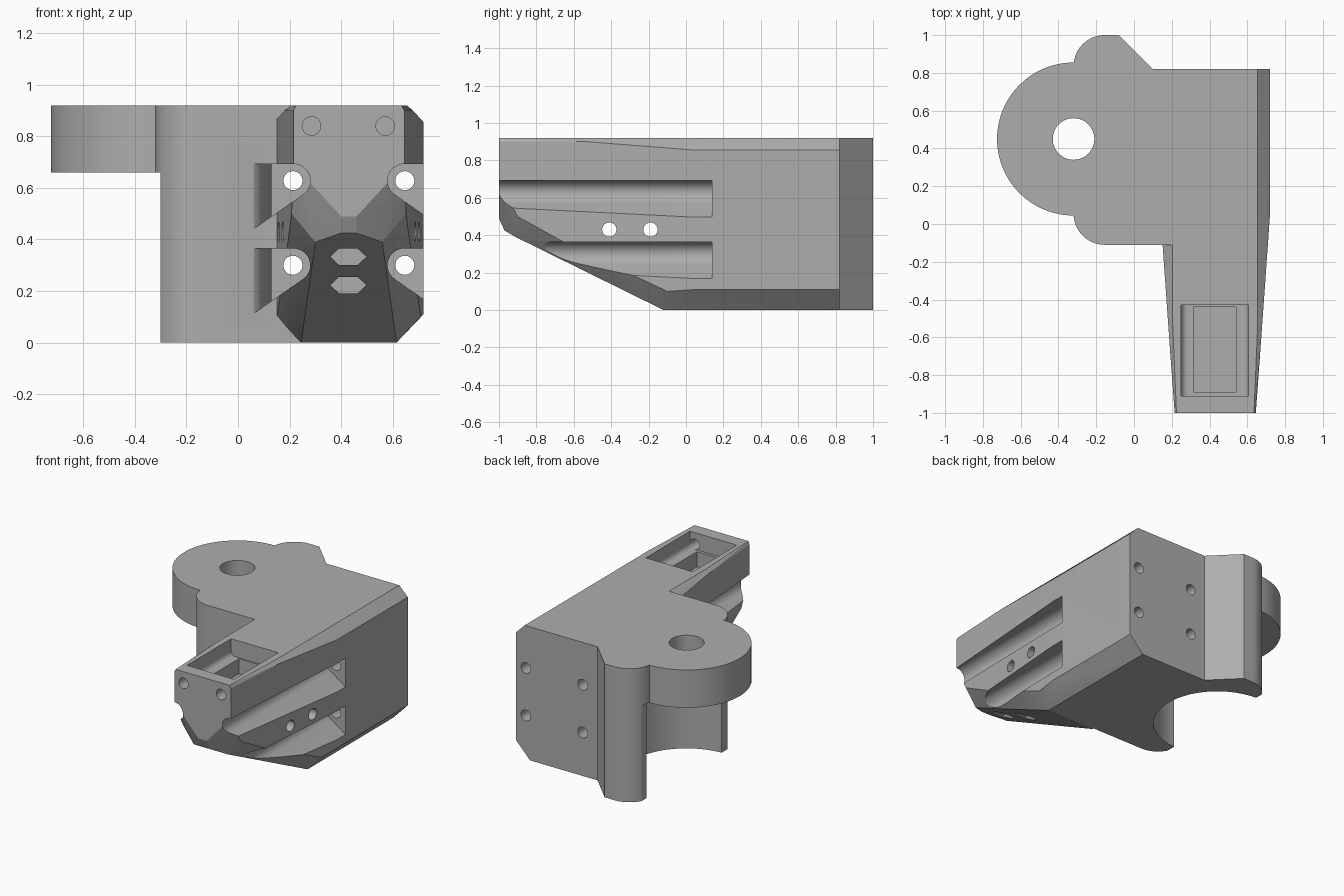
import bpy, bmesh, math
from mathutils import Vector

if "Cube" in bpy.data.objects:
    bpy.data.objects.remove(bpy.data.objects["Cube"])

mat = bpy.data.materials.new("mid_grey")
mat.diffuse_color = (0.42, 0.42, 0.42, 1)
mat.use_nodes = True
mat.node_tree.nodes["Principled BSDF"].inputs["Base Color"].default_value = mat.diffuse_color
CX = 0.43          # centre line of the arm
DISC = (-0.32, 0.45)


def finish(name, bm):
    bmesh.ops.recalc_face_normals(bm, faces=bm.faces)
    me = bpy.data.meshes.new(name)
    bm.to_mesh(me)
    bm.free()
    me.materials.append(mat)
    ob = bpy.data.objects.new(name, me)
    bpy.context.collection.objects.link(ob)
    return ob


def loft(name, loops):
    """Solid through matching closed loops."""
    bm = bmesh.new()
    rings = [[bm.verts.new(p) for p in loop] for loop in loops]
    n = len(rings[0])
    for a, b in zip(rings, rings[1:]):
        for i in range(n):
            j = (i + 1) % n
            bm.faces.new((a[i], a[j], b[j], b[i]))
    bm.faces.new(rings[0])
    bm.faces.new(rings[-1][::-1])
    return finish(name, bm)


def arc(cx, cy, r, a0, a1, n=16):
    return [(cx + r * math.cos(math.radians(a0 + (a1 - a0) * i / n)),
             cy + r * math.sin(math.radians(a0 + (a1 - a0) * i / n))) for i in range(n + 1)]


def prism(name, pts, lo, hi, axis="z"):
    place = {"z": lambda p, h: (p[0], p[1], h),
             "y": lambda p, h: (p[0], h, p[1]),
             "x": lambda p, h: (h, p[0], p[1])}[axis]
    return loft(name, [[place(p, h) for p in pts] for h in (lo, hi)])


def rod(name, c, r, lo, hi, axis="z", n=32):
    return prism(name, arc(c[0], c[1], r, 0, 360, n)[:-1], lo, hi, axis)


def rect(x0, x1, y0, y1):
    return [(x0, y0), (x1, y0), (x1, y1), (x0, y1)]


def combine(ob, tool, op="DIFFERENCE"):
    m = ob.modifiers.new(tool.name, "BOOLEAN")
    m.object, m.operation, m.solver = tool, op, "EXACT"
    bpy.context.view_layer.objects.active = ob
    bpy.ops.object.modifier_apply(modifier=m.name)
    bpy.data.objects.remove(tool)


# Mounting block with rounded corners
outline = ([(CX, -0.11), (CX, 0.82), (0.10, 0.82), (-0.08, 1.0)]
           + arc(-0.155, 0.835, 0.165, 90, 180) + arc(-0.155, 0.055, 0.165, 180, 270))
bracket = prism("bracket", outline, 0, 0.92)

# Round bay below the pivot disc
combine(bracket, rod("bay", DISC, 0.41, -0.1, 0.66, n=96))
combine(bracket, prism("bay_edge", rect(-0.6, -0.30, -0.2, 1.1), -0.1, 0.66))

# Pivot disc
combine(bracket, rod("pivot_disc", DISC, 0.405, 0.66, 0.92, n=96), "UNION")

# Tapered arm: hull of mirrored half-width points (half width, y, z)
half = [(0.205, -1, 0.92), (0.215, -1, 0.90), (0.215, -1, 0.69), (0.15, -1, 0.63),
        (0.03, -1, 0.49), (0.03, -0.97, 0.425), (0.13, -0.91, 0.39), (0.222, -0.90, 0.50),
        (0.242, -0.63, 0.35), (0.225, -0.53, 0.92), (0.249, -0.53, 0.90),
        (0.185, -0.12, 0.0), (0.279, -0.10, 0.10),
        (0.29, 0.05, 0.855), (0.29, 0.05, 0.11),
        (0.225, 0.82, 0.92), (0.29, 0.82, 0.855), (0.29, 0.82, 0.11), (0.185, 0.82, 0.0)]
bm = bmesh.new()
for u, y, z in half:
    for s in (-1, 1):
        bm.verts.new((CX + s * u, y, z))
res = bmesh.ops.convex_hull(bm, input=bm.verts[:])
bmesh.ops.delete(bm, geom=list({v for v in res["geom_interior"] if isinstance(v, bmesh.types.BMVert)}),
                 context="VERTS")
bmesh.ops.dissolve_limit(bm, angle_limit=math.radians(0.5), verts=bm.verts[:], edges=bm.edges[:])
combine(bracket, finish("arm", bm), "UNION")

# Pivot hole
combine(bracket, rod("pivot_hole", DISC, 0.11, -0.1, 1.1, n=64))


# Side channels with a rounded inner edge and a sloping floor
def channel_loop(s, z, outer, y):
    floor = z - 0.053 - (outer - 0.178) * 0.7
    pts = [(outer, z + 0.065)] + arc(0.215, z, 0.065, 90, 235, 14) + [(outer, floor)]
    return [(CX + s * u, y, h) for u, h in pts]


for z in (0.628, 0.30):
    combine(bracket, loft("channel_right", [channel_loop(1, z, 0.5, y) for y in (-1.1, 0.14)]))
    loops = [channel_loop(-1, z, 0.38, -1.1)]
    for i in range(11):
        t = math.pi / 2 * i / 10
        loops.append(channel_loop(-1, z, 0.38 - 0.08 * math.sin(t), 0.14 - 0.25 * math.cos(t)))
    combine(bracket, loft("channel_left", loops))
    # Bolt holes through to the back
    for s in (-1, 1):
        combine(bracket, rod("bolt_hole", (CX + s * 0.217, z), 0.037, 0.05, 1.1, "y"))

# Cross holes through the arm
for y in (-0.41, -0.19):
    combine(bracket, rod("cross_hole", (y, 0.43), 0.038, 0.0, 0.9, "x"))

# Top pocket: a wide tray with rounded grooves and a deeper middle
tray = [(0.249, 1.0), (0.249, 0.84)] + arc(0.285, 0.84, 0.036, 190, 270, 8) \
    + arc(0.571, 0.84, 0.036, 270, 350, 8) + [(0.607, 0.84), (0.607, 1.0)]
combine(bracket, prism("tray", tray, -0.91, -0.43, "y"))
combine(bracket, prism("pocket", rect(0.315, 0.54, -0.89, -0.44), 0.70, 0.9))

# Front pin holes
for x in (0.285, 0.571):
    combine(bracket, rod("pin_hole", (x, 0.84), 0.036, -1.1, -0.8, "y"))

# Six-sided slots in the sloping underside
for z in (0.333, 0.223):
    slot = [(0.358, z), (0.392, z - 0.032), (0.464, z - 0.032),
            (0.498, z), (0.464, z + 0.032), (0.392, z + 0.032)]
    combine(bracket, prism("slot", slot, -1.1, -0.3, "y"))

# Smooth curved walls, keep edges crisp
bpy.ops.object.select_all(action="DESELECT")
bracket.select_set(True)
bpy.context.view_layer.objects.active = bracket
bpy.ops.object.shade_smooth_by_angle(angle=math.radians(20))
